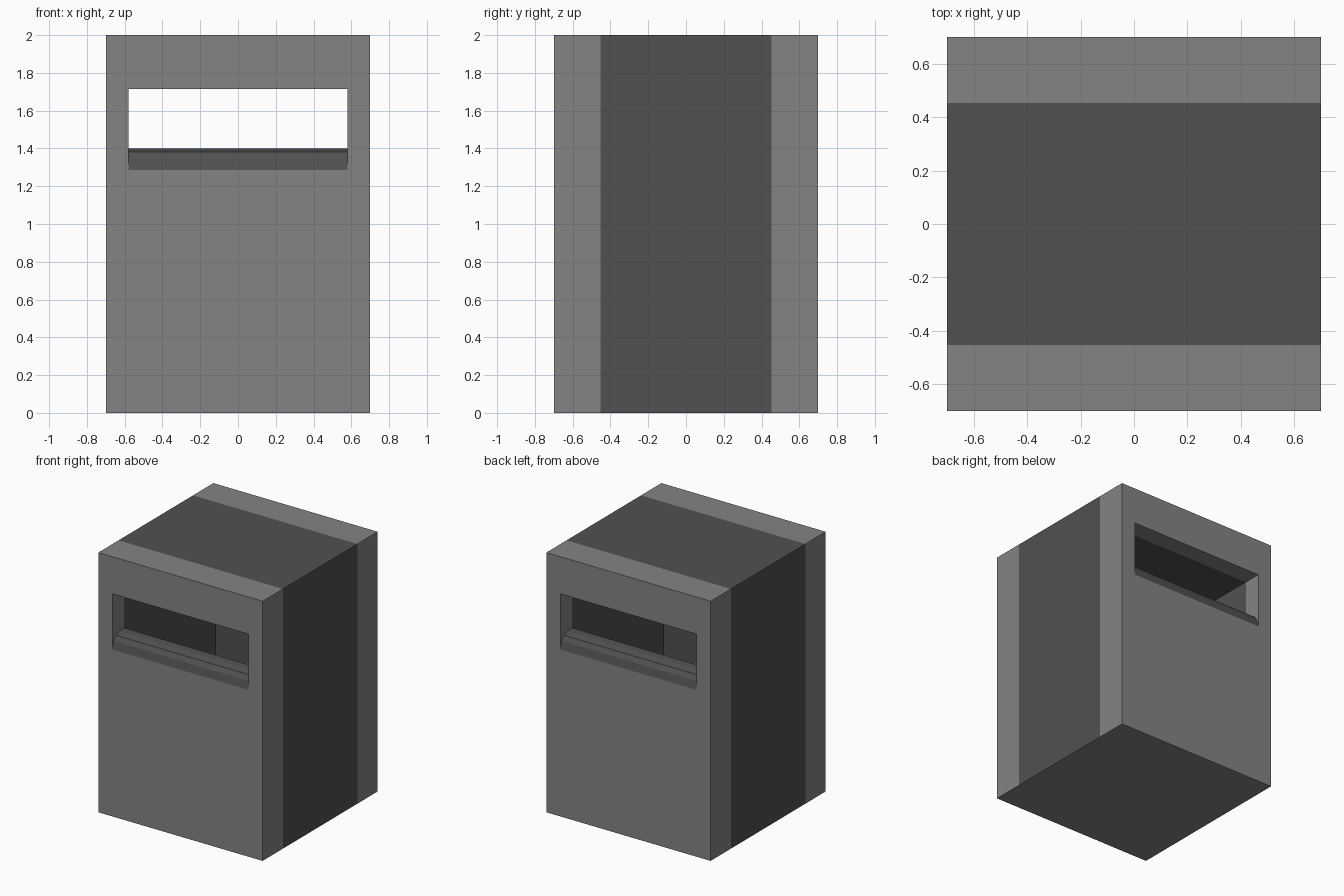
import bpy, bmesh

if "Cube" in bpy.data.objects:
    bpy.data.objects.remove(bpy.data.objects["Cube"])

W, D, H = 0.70, 0.70, 2.0     # half width, half depth, height
BAND = 0.453                  # half depth of the dark middle band
CAV_X, CAV_Y = 0.582, 0.56    # half sizes of the hollow inside
CAV_LOW, CAV_TOP = 0.12, 1.717


def material(name, value):
    m = bpy.data.materials.new(name)
    m.diffuse_color = (value, value, value, 1)
    m.use_nodes = True
    m.node_tree.nodes["Principled BSDF"].inputs["Base Color"].default_value = m.diffuse_color
    return m


light = material("light grey", 0.23)
dark = material("dark grey", 0.082)


def extrude_x(name, profile, half):
    """Closed (y, z) outline extruded from -half to +half along x."""
    bm = bmesh.new()
    face = bm.faces.new([bm.verts.new((-half, y, z)) for y, z in profile])
    ext = bmesh.ops.extrude_face_region(bm, geom=[face])
    new = [v for v in ext["geom"] if isinstance(v, bmesh.types.BMVert)]
    bmesh.ops.translate(bm, verts=new, vec=(2 * half, 0, 0))
    bmesh.ops.recalc_face_normals(bm, faces=bm.faces[:])
    me = bpy.data.meshes.new(name)
    bm.to_mesh(me)
    bm.free()
    ob = bpy.data.objects.new(name, me)
    bpy.context.collection.objects.link(ob)
    return ob


def rect(y, z0, z1):
    return [(-y, z0), (y, z0), (y, z1), (-y, z1)]


# main body and the cutters for the hollow and the two openings
body = extrude_x("bin_body", rect(D, 0, H), W)
slot = [(-0.80, 1.285), (-0.70, 1.285), (-0.685, 1.345), (-0.66, 1.38),
        (-0.61, 1.395), (-0.55, 1.40), (-0.45, 1.40), (-0.45, 1.714), (-0.80, 1.714)]
cutters = [extrude_x("hollow_cutter", rect(CAV_Y, CAV_LOW, CAV_TOP), CAV_X),
           extrude_x("front_slot_cutter", slot, 0.58),
           extrude_x("back_slot_cutter", [(-y, z) for y, z in slot], 0.58)]
for c in cutters:
    c.hide_render = True
    mod = body.modifiers.new(c.name, "BOOLEAN")
    mod.operation = "DIFFERENCE"
    mod.solver = "EXACT"
    mod.object = c

dg = bpy.context.evaluated_depsgraph_get()
dg.update()
mesh = bpy.data.meshes.new_from_object(body.evaluated_get(dg))
body.modifiers.clear()
body.data = mesh
for c in cutters:
    bpy.data.objects.remove(c, do_unlink=True)
mesh.materials.clear()
mesh.materials.append(light)
mesh.materials.append(dark)

# cut the band edges into the outside
bm = bmesh.new()
bm.from_mesh(mesh)
for y in (-BAND, BAND):
    bmesh.ops.bisect_plane(bm, geom=bm.verts[:] + bm.edges[:] + bm.faces[:],
                           plane_co=(0, y, 0), plane_no=(0, 1, 0))
bm.normal_update()

# dark: middle band, hollow and sloped sills; light: everything else
for f in bm.faces:
    c, n = f.calc_center_median(), f.normal
    band = max(abs(v.co.y) for v in f.verts) < BAND + 0.001
    hollow = all(abs(v.co.x) < W - 0.01 and abs(v.co.y) < CAV_Y + 0.001 for v in f.verts)
    sill = n.z > 0.05 and c.z < 1.5
    underside = c.z < 0.01
    f.material_index = 1 if (band or hollow or sill) and not underside else 0
    f.smooth = False
bm.to_mesh(mesh)
bm.free()
